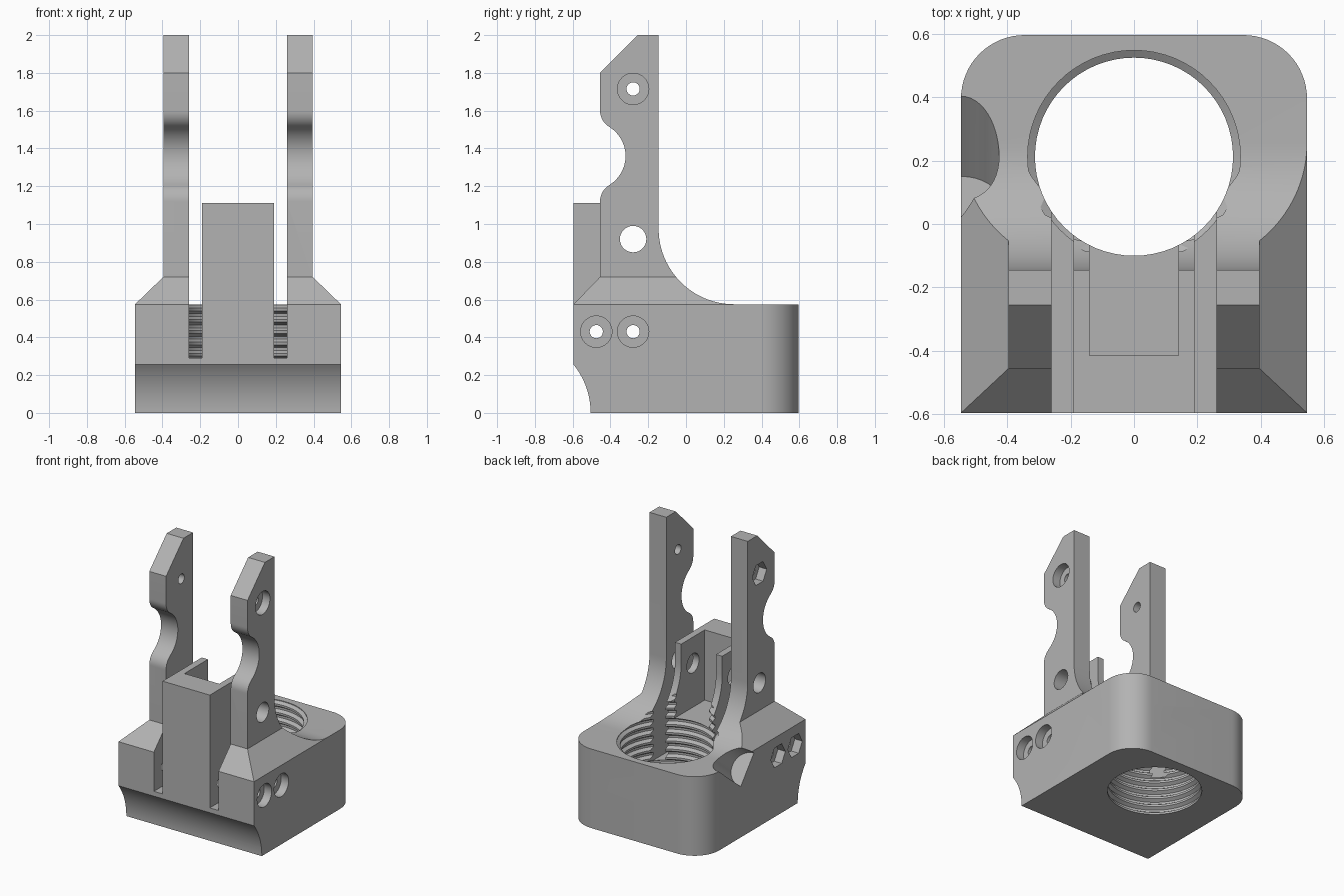
import bpy, bmesh, math
from math import sin, cos, pi, radians
from mathutils import Vector, Matrix

if "Cube" in bpy.data.objects:
    bpy.data.objects.remove(bpy.data.objects["Cube"], do_unlink=True)

grey = bpy.data.materials.new("plain grey")
grey.use_nodes = True
grey.diffuse_color = (0.45, 0.45, 0.45, 1)
grey.node_tree.nodes["Principled BSDF"].inputs["Base Color"].default_value = (0.45, 0.45, 0.45, 1)


def make(name, bm):
    bmesh.ops.recalc_face_normals(bm, faces=bm.faces)
    mesh = bpy.data.meshes.new(name)
    bm.to_mesh(mesh)
    bm.free()
    mesh.materials.append(grey)
    ob = bpy.data.objects.new(name, mesh)
    bpy.context.collection.objects.link(ob)
    return ob


def prism(name, points, axis, lo, hi):
    """Extrude a 2D outline along one axis from lo to hi."""
    place = {"x": lambda p: (lo, p[0], p[1]),
             "y": lambda p: (p[0], lo, p[1]),
             "z": lambda p: (p[0], p[1], lo)}[axis]
    bm = bmesh.new()
    face = bm.faces.new([bm.verts.new(place(p)) for p in points])
    ext = bmesh.ops.extrude_face_region(bm, geom=[face])
    moved = [g for g in ext["geom"] if isinstance(g, bmesh.types.BMVert)]
    step = Vector([hi - lo if a == axis else 0 for a in "xyz"])
    bmesh.ops.translate(bm, verts=moved, vec=step)
    return make(name, bm)


def box(name, x0, x1, y0, y1, z0, z1):
    return prism(name, [(x0, y0), (x1, y0), (x1, y1), (x0, y1)], "z", z0, z1)


def arc(cy, cz, r, a0, a1, n=16):
    angles = [radians(a0 + (a1 - a0) * i / n) for i in range(n + 1)]
    return [(cy + r * cos(a), cz + r * sin(a)) for a in angles]


def boolean(target, tool, operation="DIFFERENCE"):
    mod = target.modifiers.new("cut", "BOOLEAN")
    mod.operation, mod.solver, mod.object = operation, "EXACT", tool
    bpy.context.view_layer.objects.active = target
    bpy.ops.object.modifier_apply(modifier=mod.name)
    bpy.data.objects.remove(tool, do_unlink=True)


def bore(target, y, z, r, x0, x1, sides=40):
    """Cross hole along x; six sides make a nut pocket."""
    outline = [(y + r * cos(2 * pi * i / sides), z + r * sin(2 * pi * i / sides)) for i in range(sides)]
    boolean(target, prism("hole", outline, "x", x0, x1))


# Side profile: base, scooped front foot, notched arms and rear fillet
side = arc(-0.911, 0, 0.406, 0, 38.9)
side += [(-0.595, 0.575), (-0.455, 0.72)]
side += arc(-0.355, 1.12, 0.1, 180, 121.1, 8)
side += arc(-0.5, 1.36, 0.18, -58.9, 58.9, 24)[1:-1]
side += arc(-0.355, 1.6, 0.1, 238.9, 180, 8)
side += [(-0.455, 1.8), (-0.255, 2), (-0.145, 2)]
side += arc(0.255, 0.975, 0.4, 180, 270, 24)
side += [(0.595, 0.575), (0.595, 0)]
body = prism("mount_body", side, "x", -0.545, 0.545)

# Front outline with sloped shoulders
half = [(0.545, -0.1), (0.545, 0.575), (0.395, 0.72), (0.395, 2.1)]
front = half + [(-x, z) for x, z in reversed(half)]
boolean(body, prism("front_outline", front, "y", -1, 1), "INTERSECT")

# Plan outline with rounded back corners
plan = [(-0.545, -1), (0.545, -1)] + arc(0.345, 0.395, 0.2, 0, 90) + arc(-0.345, 0.395, 0.2, 90, 180)
boolean(body, prism("plan_outline", plan, "z", -0.1, 2.1), "INTERSECT")

# Gap between the arms, then the tall centre block
boolean(body, box("arm_gap", -0.26, 0.26, -1, 0.2, 1.11, 2.1))
boolean(body, box("centre_block", -0.19, 0.19, -0.595, -0.2, 0.27, 1.11), "UNION")

# Slots on both sides of the block and the pocket inside it
for s in (-1, 1):
    x0, x1 = sorted((s * 0.19, s * 0.26))
    boolean(body, box("slot", x0, x1, -1, 0.2, 0.29, 2.1))
boolean(body, box("pocket", -0.14, 0.14, -0.415, 0.15, 0.6, 2.1))

# Threaded bore: a ridged column of rings
bm = bmesh.new()
pitch, sides, rings = 0.06, 64, []
levels = []
for i in range(18):
    z = -0.06 + i * pitch
    levels += [(z, 0.312), (z + 0.25 * pitch, 0.312), (z + 0.5 * pitch, 0.335), (z + 0.75 * pitch, 0.335)]
for z, r in levels:
    rings.append([bm.verts.new((r * cos(2 * pi * k / sides), 0.212 + r * sin(2 * pi * k / sides), z))
                  for k in range(sides)])
for a, b in zip(rings, rings[1:]):
    for k in range(sides):
        j = (k + 1) % sides
        bm.faces.new((a[k], a[j], b[j], b[k]))
bm.faces.new(rings[0])
bm.faces.new(rings[-1])
boolean(body, make("thread", bm))

# Cross holes: round seats on one side, nut pockets on the other
bore(body, -0.28, 0.92, 0.07, -1, 1)
for y, z, outer in ((-0.28, 1.715, 0.395), (-0.28, 0.43, 0.545), (-0.475, 0.43, 0.545)):
    bore(body, y, z, 0.035, -1, 1, 24)
    bore(body, y, z, 0.083, outer - 0.06, 1)
    bore(body, y, z, 0.083, -1, 0.06 - outer, 6)

# Slanted round recess in the edge
axis = Vector((0, 0.777, 0.63))
turn = axis.to_track_quat("Z", "Y").to_matrix().to_4x4()
bm = bmesh.new()
bmesh.ops.create_cone(bm, cap_ends=True, segments=48, radius1=0.12, radius2=0.12, depth=0.8,
                      matrix=Matrix.Translation(Vector((-0.545, 0.074, 0.463)) + axis * 0.4) @ turn)
boolean(body, make("recess", bm))

# Smooth the round surfaces, keep crisp edges
bpy.ops.object.select_all(action="DESELECT")
body.select_set(True)
bpy.context.view_layer.objects.active = body
bpy.ops.object.shade_smooth_by_angle(angle=radians(25))
